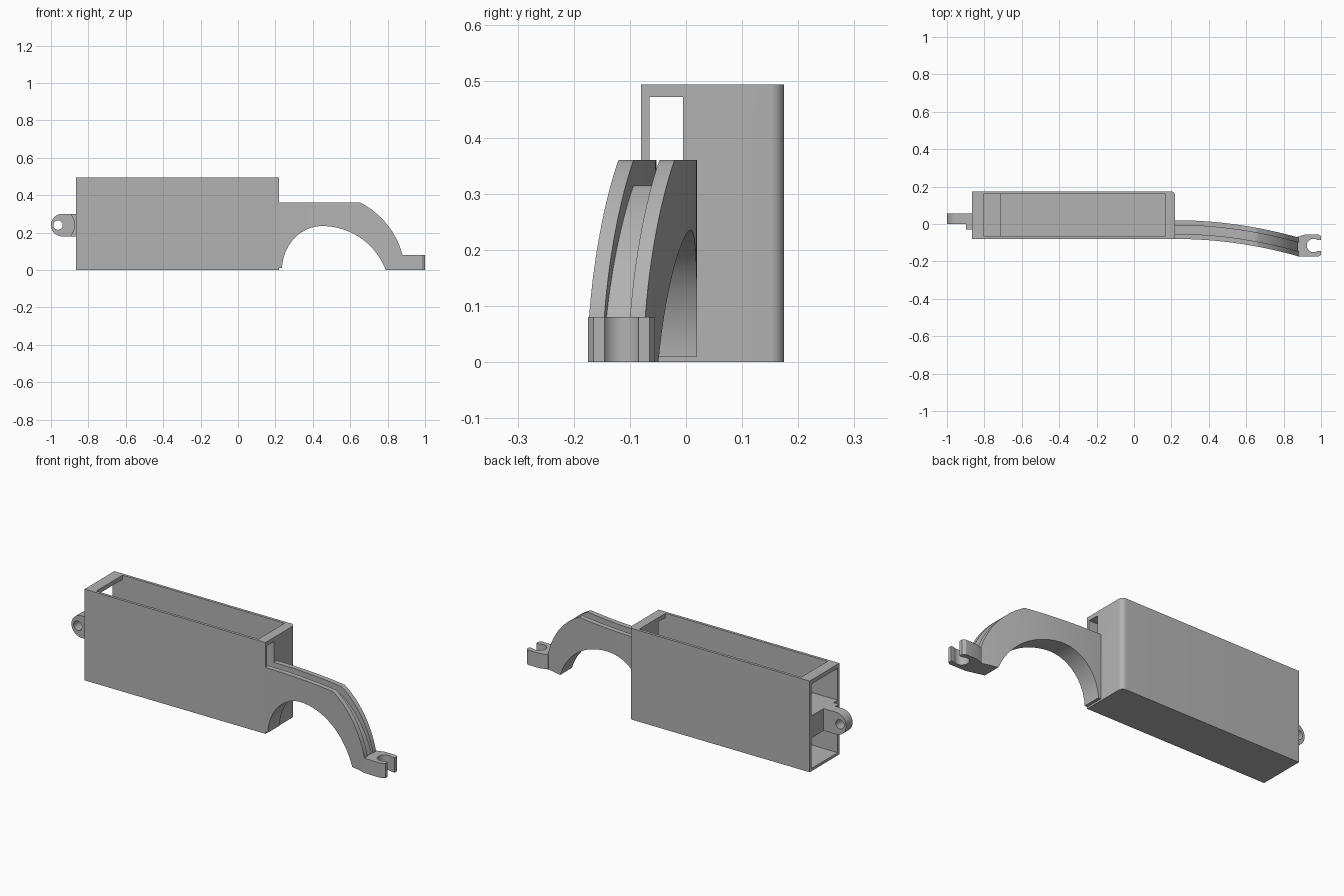
import bpy, bmesh
from math import sin, cos, pi, sqrt, radians

if "Cube" in bpy.data.objects:
    bpy.data.objects.remove(bpy.data.objects["Cube"])

grey = bpy.data.materials.new("plain grey")
grey.use_nodes = True
grey.diffuse_color = (0.45, 0.45, 0.45, 1)
grey.node_tree.nodes["Principled BSDF"].inputs["Base Color"].default_value = (0.45, 0.45, 0.45, 1)


def finish(name, bm):
    bmesh.ops.recalc_face_normals(bm, faces=bm.faces)
    mesh = bpy.data.meshes.new(name)
    bm.to_mesh(mesh)
    bm.free()
    mesh.materials.append(grey)
    ob = bpy.data.objects.new(name, mesh)
    bpy.context.collection.objects.link(ob)
    return ob


def prism(name, outline, low, high, axis="z"):
    """Extrude an outline along z, or an x-z outline along y."""
    bm = bmesh.new()
    place = (lambda a, b, h: (a, b, h)) if axis == "z" else (lambda a, b, h: (a, h, b))
    face = bm.faces.new([bm.verts.new(place(a, b, low)) for a, b in outline])
    new = bmesh.ops.extrude_face_region(bm, geom=[face])["geom"]
    moved = [v for v in new if isinstance(v, bmesh.types.BMVert)]
    bmesh.ops.translate(bm, verts=moved, vec=place(0, 0, high - low))
    return finish(name, bm)


def box(name, x0, x1, y0, y1, z0, z1):
    return prism(name, [(x0, y0), (x1, y0), (x1, y1), (x0, y1)], z0, z1)


def arc(cx, cy, r, start, end, steps=16):
    angles = [radians(start + (end - start) * i / steps) for i in range(steps + 1)]
    return [(cx + r * cos(a), cy + r * sin(a)) for a in angles]


def cut(ob, cutter):
    mod = ob.modifiers.new("cut", "BOOLEAN")
    mod.operation, mod.solver, mod.object = "DIFFERENCE", "EXACT", cutter
    bpy.context.view_layer.objects.active = ob
    bpy.ops.object.modifier_apply(modifier=mod.name)
    bpy.data.objects.remove(cutter)


# Hollow case with one rounded upright edge
X0, X1, Y0, Y1, TOP, WALL = -0.865, 0.22, -0.08, 0.175, 0.495, 0.015
R = 0.025
case = prism("case", [(X0, Y0), (X1, Y0)] + arc(X1 - R, Y1 - R, R, 0, 90, 8) + [(X0, Y1)], 0, TOP)
cut(case, box("cavity", -0.805, 0.168, Y0 + WALL, Y1 - WALL, WALL, 0.6))
cut(case, box("end_opening", -1, -0.79, Y0 + WALL, Y1 - WALL, WALL, 0.472))
cut(case, box("arm_window", 0.1, 0.3, Y0 + WALL, -0.005, 0.31, 0.472))

# Hinge at the open end
cross_block = box("cross_block", X0, -0.715, Y0 + 0.01, Y1 - 0.01, 0.18, 0.30)
hollow = arc(-0.965, 0.24, 0.09, -42, 42)
hinge_seat = prism("hinge_seat", hollow + [(-0.86, 0.30), (-0.86, 0.18)], -0.03, 0.001, "y")
hinge_tab = prism("hinge_tab", arc(-0.94, 0.24, 0.06, 90, 270, 24) + [(-0.86, 0.18), (-0.86, 0.30)], 0, 0.055, "y")
cut(hinge_tab, prism("hinge_hole", arc(-0.962, 0.24, 0.025, 0, 345, 23), -0.1, 0.1, "y"))


# Curved arm: a grooved cross-section swept along x
def arm_top(x):
    return 0.36 if x < 0.655 else sqrt(0.445 ** 2 - (x - 0.45) ** 2) - 0.035


def arm_bottom(x):
    if x <= 0.236:
        return 0.01
    if x < 0.45:
        return max(0.01, 0.235 * sqrt(max(0, 1 - ((x - 0.45) / 0.215) ** 2)))
    return max(0, sqrt(0.363 ** 2 - (x - 0.45) ** 2) - 0.128) if x < 0.79 else 0


stations = [0.215, 0.234]
stations += [0.45 - 0.2145 * cos(pi / 2 * i / 20) for i in range(20)]
stations += [0.45 + 0.205 * i / 12 for i in range(13)]
stations += [0.655 + 0.135 * i / 12 for i in range(1, 13)]
stations += [0.79 + 0.09 * i / 10 for i in range(1, 11)]

bm = bmesh.new()
rings = []
for x in stations:
    mid = -0.03 - 0.213 * (x - 0.22) ** 2
    top, low = arm_top(x), arm_bottom(x)
    floor = max(top - 0.045, low + 0.02)
    section = [(-0.05, low), (0.05, low), (0.05, top), (0.023, top),
               (0.023, floor), (-0.023, floor), (-0.023, top), (-0.05, top)]
    rings.append([bm.verts.new((x, mid + y, z)) for y, z in section])
for a, b in zip(rings, rings[1:]):
    for i in range(8):
        j = (i + 1) % 8
        bm.faces.new((a[i], a[j], b[j], b[i]))
bm.faces.new(rings[0])
bm.faces.new(rings[-1])
arm = finish("arm", bm)

# Forked clip at the arm tip
cy = -0.115
clip = [(0.875, cy - 0.058), (0.92, cy - 0.06), (0.985, cy - 0.06), (1, cy - 0.05), (1, cy - 0.03)]
clip += arc(0.96, cy, 0.036, 304, 56, 24)
clip += [(1, cy + 0.03), (1, cy + 0.05), (0.985, cy + 0.06), (0.92, cy + 0.06), (0.875, cy + 0.047)]
tip_clip = prism("tip_clip", clip, 0, 0.08)

# Smooth the curved sides, keep the edges crisp
bpy.ops.object.select_all(action="DESELECT")
for ob in (case, hinge_seat, hinge_tab, arm, tip_clip):
    ob.select_set(True)
bpy.context.view_layer.objects.active = case
bpy.ops.object.shade_smooth_by_angle(angle=radians(30))
